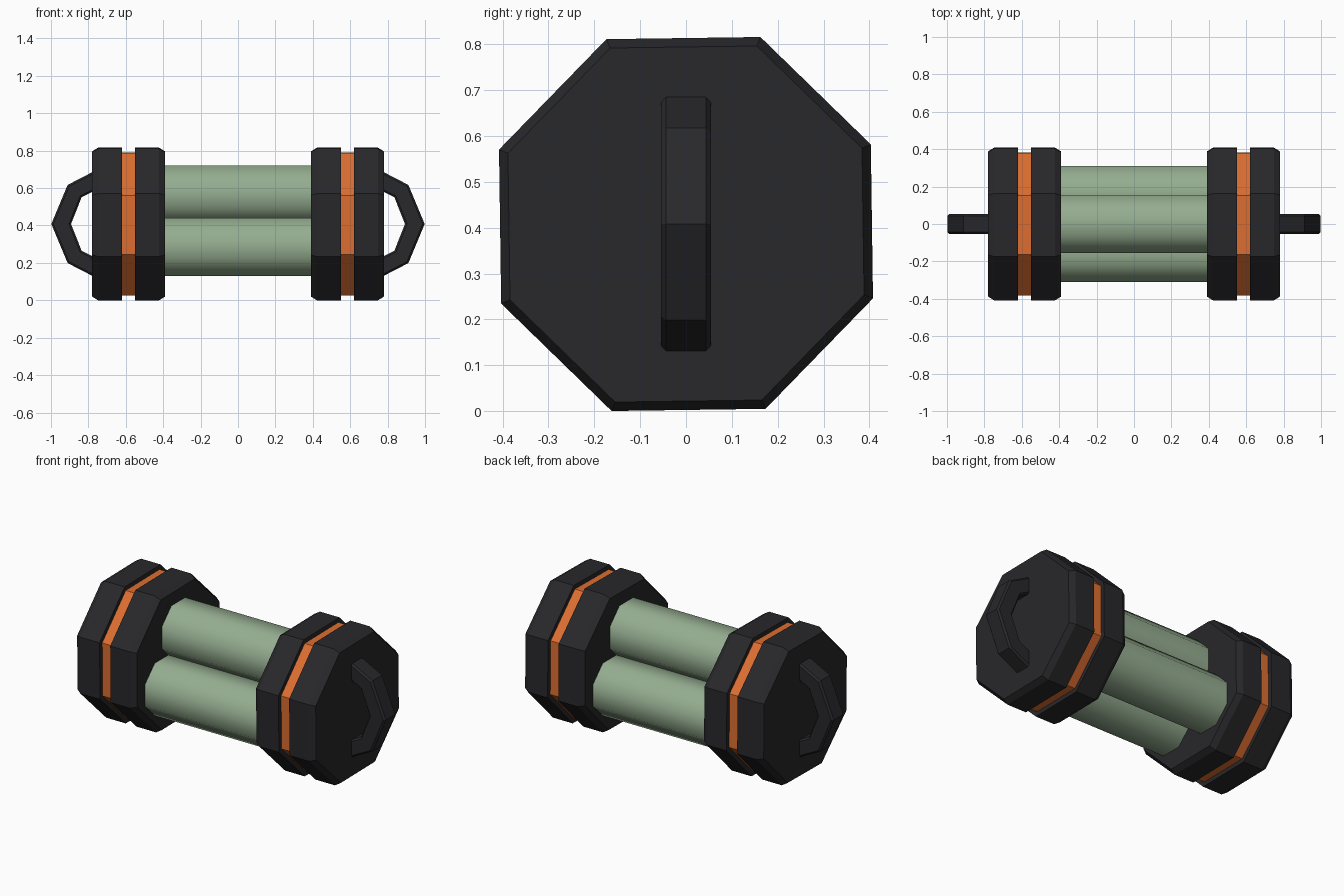
import bpy, bmesh
from math import cos, sin, pi, radians

if "Cube" in bpy.data.objects:
    bpy.data.objects.remove(bpy.data.objects["Cube"])

ZC = 0.408                      # height of the long axis
TWIST = radians(0.8)            # slight roll of the end plates


def material(name, color):
    m = bpy.data.materials.new(name)
    m.diffuse_color = (*color, 1)
    m.use_nodes = True
    m.node_tree.nodes["Principled BSDF"].inputs["Base Color"].default_value = m.diffuse_color
    return m


BLACK = material("black_rubber", (0.021, 0.02, 0.023))
ORANGE = material("orange_band", (0.72, 0.155, 0.03))
GREEN = material("green_tube", (0.30, 0.42, 0.28))


def make_object(name, bm, mat, mirror=True):
    bmesh.ops.recalc_face_normals(bm, faces=bm.faces[:])
    mesh = bpy.data.meshes.new(name)
    bm.to_mesh(mesh)
    bm.free()
    mesh.materials.append(mat)
    ob = bpy.data.objects.new(name, mesh)
    bpy.context.collection.objects.link(ob)
    if mirror:
        ob.modifiers.new("mirror", 'MIRROR').use_axis[0] = True
    return ob


def octagon_loft(name, sections, y, z, mat, twist=0.0, mirror=True):
    """Closed octagonal solid along x from (x, radius) sections."""
    bm = bmesh.new()
    rings = []
    for x, r in sections:
        angles = [pi / 8 + twist + i * pi / 4 for i in range(8)]
        rings.append([bm.verts.new((x, y + r * cos(a), z + r * sin(a))) for a in angles])
    for a, b in zip(rings, rings[1:]):
        for i in range(8):
            j = (i + 1) % 8
            bm.faces.new((a[i], a[j], b[j], b[i]))
    bm.faces.new(rings[0])
    bm.faces.new(rings[-1])
    return make_object(name, bm, mat, mirror)


# End plates, chamfered on their outward faces, with a band between them
octagon_loft("outer_plate", [(0.62, 0.439), (0.748, 0.439), (0.78, 0.418)], 0, ZC, BLACK, TWIST)
octagon_loft("inner_plate", [(0.39, 0.418), (0.422, 0.439), (0.55, 0.439)], 0, ZC, BLACK, TWIST)
octagon_loft("accent_band", [(0.545, 0.412), (0.625, 0.412)], 0, ZC, ORANGE, TWIST)

# Three smooth eight-sided tubes stacked in a triangle
R = 0.155 / cos(pi / 8)
for name, y, z in (("upper_tube", 0, 0.565),
                   ("lower_front_tube", -0.156, 0.285),
                   ("lower_back_tube", 0.156, 0.285)):
    tube = octagon_loft(name, [(-0.45, R), (0.45, R)], y, z, GREEN, mirror=False)
    bpy.ops.object.select_all(action='DESELECT')
    tube.select_set(True)
    bpy.context.view_layer.objects.active = tube
    bpy.ops.object.shade_smooth_by_angle(angle=radians(60))

# Faceted carry handles on both ends
outer = [(0.76, 0.287), (0.911, 0.209), (0.998, 0), (0.911, -0.209), (0.76, -0.287)]
inner = [(0.76, -0.181), (0.836, -0.143), (0.893, 0), (0.836, 0.143), (0.76, 0.181)]
bm = bmesh.new()
sides = []
for y in (-0.054, 0.054):
    o = [bm.verts.new((x, y, ZC + z)) for x, z in outer]
    n = [bm.verts.new((x, y, ZC + z)) for x, z in reversed(inner)]
    for i in range(4):
        bm.faces.new((o[i], o[i + 1], n[i + 1], n[i]))
    sides.append(o + n[::-1])
a, b = sides
for i in range(10):
    j = (i + 1) % 10
    bm.faces.new((a[i], a[j], b[j], b[i]))
handle = make_object("end_handle", bm, BLACK, mirror=False)
bevel = handle.modifiers.new("bevel", 'BEVEL')
bevel.width = 0.01
bevel.segments = 1
bevel.limit_method = 'ANGLE'
bevel.angle_limit = radians(60)
handle.modifiers.new("mirror", 'MIRROR').use_axis[0] = True
